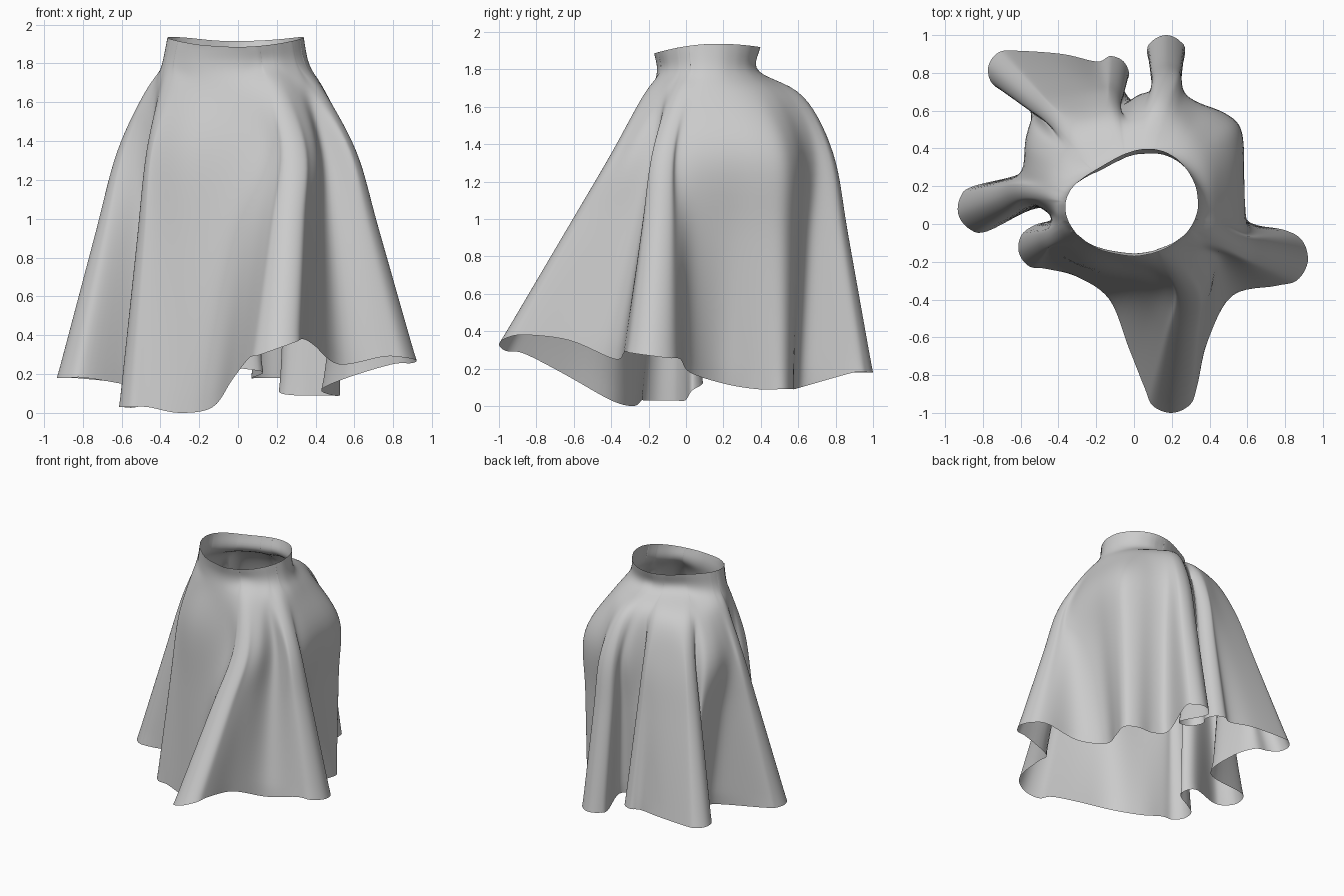
import bpy, bmesh
from math import sin, cos, pi, radians, atan2
from mathutils import Vector

cube = bpy.data.objects.get("Cube")
if cube:
    bpy.data.objects.remove(cube, do_unlink=True)

CENTRE = Vector((-0.015, 0.115, 0))
HIP_Z = 1.35
SHOULDER_Z = 1.66
hem, hip = [], []          # matching control columns, counter-clockwise


def column(hx, hy, hz, px, py):
    """One plain column: hem point and hip point."""
    hem.append(Vector((hx, hy, hz)))
    hip.append(Vector((px, py, HIP_Z)))


def fold(tip, heading, radius, hip_tip, hip_radius, tilt=0.0):
    """A rounded flute: half circle at the hem, flatter half circle at the hip."""
    a0 = radians(heading)
    d = Vector((cos(a0), sin(a0), 0))
    p = Vector((-d.y, d.x, 0))
    base = Vector(tip) - d * radius
    top = Vector((*hip_tip, HIP_Z)) - d * hip_radius * 0.6
    for step in range(-2, 3):
        a = step * pi / 4
        hem.append(base + d * radius * cos(a) + p * radius * sin(a)
                   + Vector((0, 0, tilt * sin(a))))
        hip.append(top + d * hip_radius * 0.6 * cos(a) + p * hip_radius * sin(a))


# left side fold, flank and back left corner
fold((.92, -.2, .27), -8, .15, (.61, -.12), .07, -.02)
column(.56, .02, .18, .585, .07)
column(.43, .2, .12, .585, .24)
column(.49, .38, .09, .58, .4)
column(.525, .51, .09, .55, .52)
column(.44, .57, .09, .46, .59)
# back folds
column(.3, .58, .09, .34, .64)
column(.21, .65, .11, .27, .69)
fold((.17, 1, .18), 90, .1, (.17, .79), .075)
column(.13, .67, .21, .08, .7)
column(.01, .64, .23, .02, .68)
fold((-.055, .86, .24), 45, .1, (-.09, .67), .06)
column(-.38, .9, .25, -.27, .66)
fold((-.77, .84, .25), 165, .11, (-.47, .59), .06)
column(-.57, .69, .23, -.53, .52)
column(-.48, .53, .2, -.575, .43)
column(-.47, .31, .15, -.585, .31)
# right side folds
fold((-.93, .05, .18), 195, .125, (-.62, .17), .06)
column(-.51, .09, .13, -.5, .09)
column(-.42, .03, .08, -.44, .04)
fold((-.61, -.15, .03), 194, .12, (-.47, -.08), .06)
# front panel and front fold
column(-.3, -.28, 0, -.25, -.22)
column(-.13, -.4, .03, -.02, -.26)
column(-.03, -.65, .17, .13, -.3)
fold((.2, -1, .33), 272, .14, (.29, -.4), .08, .05)
column(.39, -.62, .35, .41, -.28)
column(.52, -.38, .25, .44, -.16)


def spline(p0, p1, p2, p3, t):
    """Interpolating cubic through p1 and p2."""
    return 0.5 * (2 * p1 + (p2 - p0) * t + (2 * p0 - 5 * p1 + 4 * p2 - p3) * t * t
                  + (3 * p1 - p0 - 3 * p2 + p3) * t ** 3)


def closed_ring(points, steps):
    n = len(points)
    return [spline(points[i - 1], points[i], points[(i + 1) % n], points[(i + 2) % n], s / steps)
            for i in range(n) for s in range(steps)]


def open_line(points, steps):
    ext = [2 * points[0] - points[1]] + points + [2 * points[-1] - points[-2]]
    out = [spline(*ext[i:i + 4], s / steps) for i in range(len(points) - 1) for s in range(steps)]
    return out + [points[-1]]


# waist angle for each column follows the hip direction, kept in order
def waist_angle(point):
    v = point - CENTRE
    return atan2(v.y / 0.285, v.x / 0.355)


start = waist_angle(hip[0]) - 0.05
angles = sorted((waist_angle(p) - start) % (2 * pi) for p in hip)
angles = [a + start for a in angles]


def waist(a, rx, ry, z):
    """Oval opening, flattened at the back right and pinched out at the back left."""
    r = 1 - 0.2 * max(0, cos(a - 2.2)) ** 4 + 0.07 * max(0, cos(a - 1.1)) ** 8
    return CENTRE + Vector((r * rx * cos(a), r * ry * sin(a), z))


tops = [waist(a, .355, .285, 1.9 + .035 * cos(a) ** 2 + .015 * sin(a)) for a in angles]
necks = [waist(a, .385, .27, 1.79) for a in angles]

# the seat swells out just under the waist, the front falls straighter
shoulders = []
for a, n, h in zip(angles, necks, hip):
    s = n.lerp(h, 0.4 + 0.27 * max(0, cos(a - 1.75)) ** 2)
    s.z = SHOULDER_Z
    shoulders.append(s)
for _ in range(3):
    shoulders = [(shoulders[i - 1] + 2 * s + shoulders[(i + 1) % len(shoulders)]) / 4
                 for i, s in enumerate(shoulders)]

upper = [a.lerp(b, 0.33) for a, b in zip(hip, hem)]
lower = [a.lerp(b, 0.67) for a, b in zip(hip, hem)]
levels = [closed_ring(r, 6) for r in (tops, necks, shoulders, hip, upper, lower, hem)]

# skirt sheet
bm = bmesh.new()
strips = [[bm.verts.new(p) for p in open_line(list(c), 7)] for c in zip(*levels)]
for i, right in enumerate(strips):
    left = strips[i - 1]
    for j in range(len(right) - 1):
        bm.faces.new((left[j], left[j + 1], right[j + 1], right[j]))
for _ in range(6):
    inner = [v for v in bm.verts if not v.is_boundary]
    bmesh.ops.smooth_vert(bm, verts=inner, factor=0.5,
                          use_axis_x=True, use_axis_y=True, use_axis_z=True)
bmesh.ops.recalc_face_normals(bm, faces=bm.faces)
mesh = bpy.data.meshes.new("skirt")
bm.to_mesh(mesh)
bm.free()
skirt = bpy.data.objects.new("skirt", mesh)
bpy.context.collection.objects.link(skirt)

# cloth colour
cloth = bpy.data.materials.new("light_grey_cloth")
cloth.use_nodes = True
grey = (0.6, 0.6, 0.6, 1)
cloth.diffuse_color = grey
cloth.node_tree.nodes["Principled BSDF"].inputs["Base Color"].default_value = grey
mesh.materials.append(cloth)

bpy.ops.object.select_all(action="DESELECT")
skirt.select_set(True)
bpy.context.view_layer.objects.active = skirt
bpy.ops.object.shade_smooth_by_angle(angle=radians(60))
